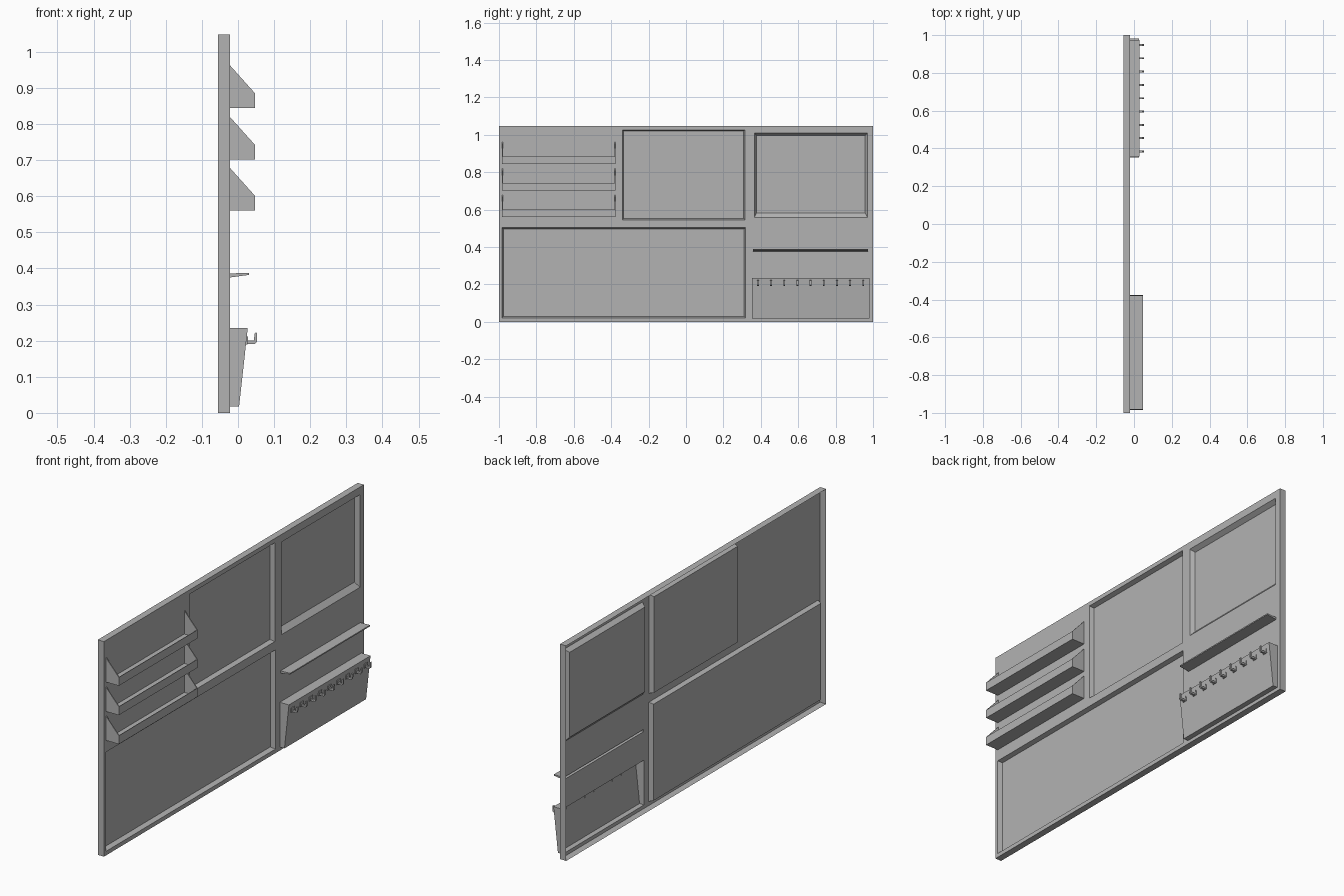
import bpy, bmesh

cube = bpy.data.objects.get("Cube")
if cube:
    bpy.data.objects.remove(cube, do_unlink=True)

grey = bpy.data.materials.new("plain_grey")
grey.use_nodes = True
grey.diffuse_color = (0.45, 0.45, 0.45, 1)
grey.node_tree.nodes["Principled BSDF"].inputs["Base Color"].default_value = (0.45, 0.45, 0.45, 1)

BACK, FACE, FLOOR = -0.055, -0.022, -0.044
HEIGHT = 1.047


def finish(bm, name):
    bmesh.ops.remove_doubles(bm, verts=bm.verts, dist=0.00001)
    bmesh.ops.recalc_face_normals(bm, faces=bm.faces)
    mesh = bpy.data.meshes.new(name)
    bm.to_mesh(mesh)
    bm.free()
    mesh.materials.append(grey)
    obj = bpy.data.objects.new(name, mesh)
    bpy.context.collection.objects.link(obj)
    return obj


def quad(bm, *points):
    bm.faces.new([bm.verts.new(p) for p in points])


def rect(x, y0, y1, z0, z1):
    return [(x, y0, z0), (x, y1, z0), (x, y1, z1), (x, y0, z1)]


def bridge(bm, a, b):
    for i in range(4):
        j = (i + 1) % 4
        quad(bm, a[i], a[j], b[j], b[i])


def prism(name, profile, y0, y1, open_back=False):
    """Extrude an (x, z) profile along y; the last edge lies on the board."""
    bm = bmesh.new()
    ends = [[bm.verts.new((x, y, z)) for x, z in profile] for y in (y0, y1)]
    bm.faces.new(ends[0])
    bm.faces.new(ends[1][::-1])
    n = len(profile)
    for i in range(n - 1 if open_back else n):
        j = (i + 1) % n
        bm.faces.new((ends[0][i], ends[1][i], ends[1][j], ends[0][j]))
    return finish(bm, name)


# Pressed board: open-backed shell with three recesses (rim, then floor rectangle)
recesses = [
    ((-0.984, 0.318, 0.02, 0.503), (-0.977, 0.311, 0.028, 0.497)),
    ((-0.34, 0.315, 0.545, 1.026), (-0.333, 0.308, 0.552, 1.019)),
    ((0.366, 0.97, 0.559, 1.01), (0.378, 0.958, 0.583, 0.996)),
]
# Places where the ledge and the hook box open into the shell
ledge_rim = (0.358, 0.973, 0.375, 0.386)
box_rim = (0.353, 0.981, 0.017, 0.235)
openings = [rim for rim, _ in recesses] + [ledge_rim, box_rim]
ys = sorted({-1, 1} | {v for o in openings for v in o[:2]})
zs = sorted({0, HEIGHT} | {v for o in openings for v in o[2:]})

bm = bmesh.new()
for y0, y1 in zip(ys, ys[1:]):
    for z0, z1 in zip(zs, zs[1:]):
        cy, cz = (y0 + y1) / 2, (z0 + z1) / 2
        if not any(a < cy < b and c < cz < d for a, b, c, d in openings):
            quad(bm, *rect(FACE, y0, y1, z0, z1))
bridge(bm, rect(BACK, -1, 1, 0, HEIGHT), rect(FACE, -1, 1, 0, HEIGHT))
for rim, floor in recesses:
    bridge(bm, rect(FACE, *rim), rect(FLOOR, *floor))
    quad(bm, *rect(FLOOR, *floor))
finish(bm, "wall_board")

# Three shelves with sloped end brackets
S0, S1, TIP = -0.984, -0.377, 0.047
for number, z in enumerate((0.56, 0.701, 0.844), 1):
    prism(f"shelf_{number}", [(FACE, z), (TIP, z), (TIP, z + 0.041), (TIP - 0.003, z + 0.041),
                              (TIP - 0.003, z + 0.004), (FACE, z + 0.004)], S0, S1)
    bracket = [(FACE, z), (TIP, z), (TIP, z + 0.041), (FACE, z + 0.118)]
    prism(f"shelf_{number}_right_bracket", bracket, S0, S0 + 0.005)
    prism(f"shelf_{number}_left_bracket", bracket, S1 - 0.005, S1)

# Narrow ledge
prism("ledge", [(FACE, 0.386), (0.03, 0.388), (0.03, 0.382), (FACE, 0.375)],
      ledge_rim[0], ledge_rim[1], True)

# Sloping hook box
prism("hook_box", [(FACE, 0.235), (0.027, 0.235), (0.003, 0.017), (FACE, 0.017)],
      box_rim[0], box_rim[1], True)

# Row of nine hooks: back plate and upturned arm
for i in range(9):
    y = 0.384 + i * 0.0705
    prism(f"hook_plate_{i + 1}", [(0.021, 0.19), (0.026, 0.19), (0.028, 0.212), (0.021, 0.212)],
          y - 0.012, y + 0.012)
    prism(f"hook_arm_{i + 1}", [(0.022, 0.191), (0.047, 0.191), (0.052, 0.197), (0.053, 0.22),
                                (0.05, 0.223), (0.046, 0.219), (0.044, 0.2), (0.022, 0.2)],
          y - 0.005, y + 0.005)
